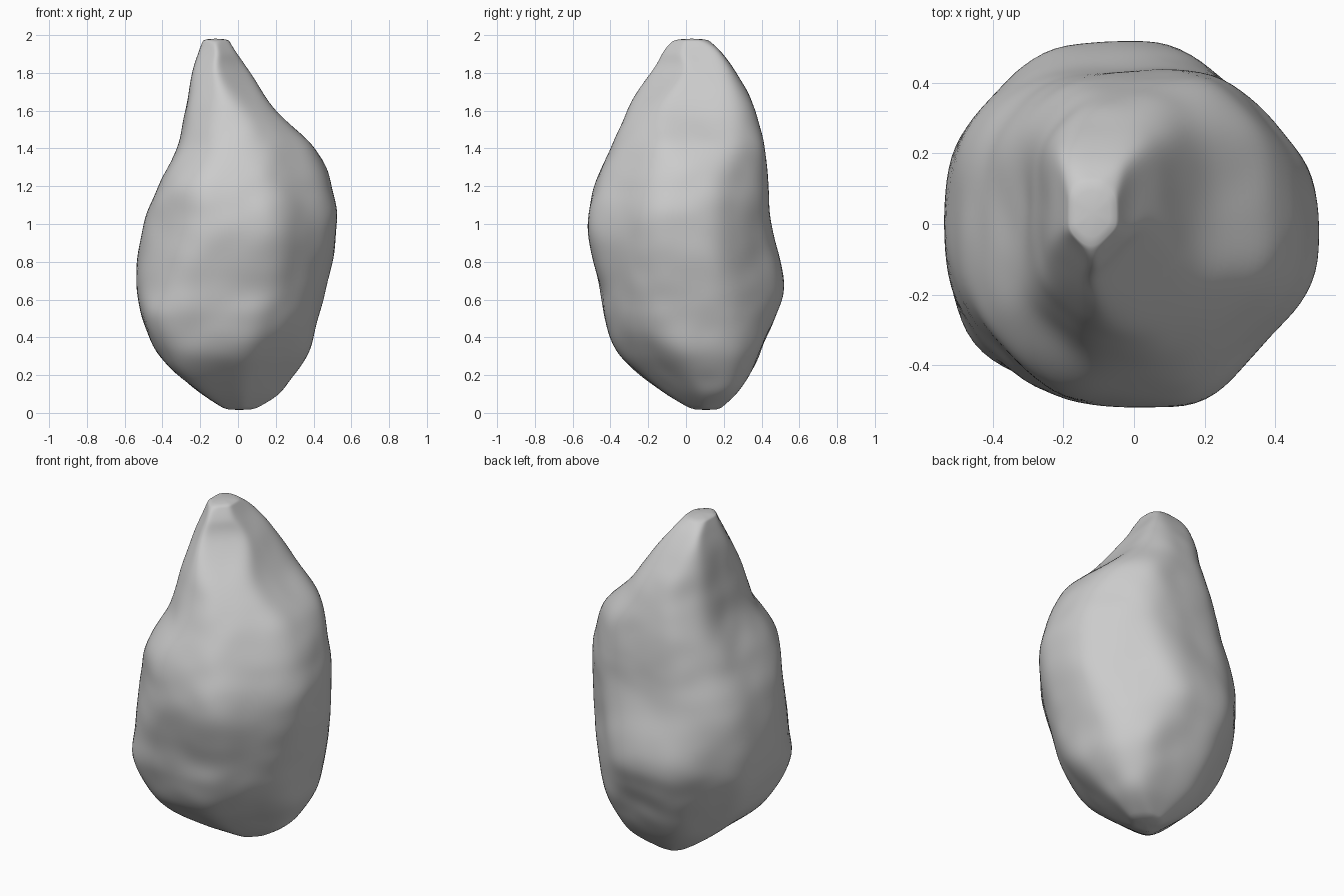
import bpy, bmesh, math
from mathutils import Vector, noise

if "Cube" in bpy.data.objects:
    bpy.data.objects.remove(bpy.data.objects["Cube"])

# Slices from bottom to top: height, then extent toward E NE N NW W SW S SE
SLICES = [
    (0.02, .09, .15, .18, .15, .07, .03, -.03, .00),
    (0.12, .24, .32, .28, .27, .22, .26, .14, .12),
    (0.30, .37, .43, .385, .40, .41, .465, .35, .29),
    (0.50, .42, .465, .47, .49, .51, .57, .43, .40),
    (0.70, .475, .48, .515, .54, .53, .54, .46, .46),
    (1.00, .53, .48, .45, .52, .505, .515, .52, .505),
    (1.20, .49, .48, .435, .475, .42, .495, .495, .465),
    (1.40, .40, .45, .415, .42, .33, .39, .41, .38),
    (1.60, .20, .33, .365, .36, .275, .31, .315, .24),
    (1.80, .07, .21, .265, .315, .24, .22, .215, .06),
    (1.91, -.01, .12, .19, .27, .21, .17, .15, .01),
    (1.975, -.05, .02, .12, .19, .185, .145, .06, -.03),
]
SEGMENTS, STEPS, SHARPNESS = 96, 10, 13
DIRS = [Vector((math.cos(k * math.pi / 4), math.sin(k * math.pi / 4))) for k in range(8)]


def spline(a, b, c, d, t):
    return 0.5 * (2*b + (c-a)*t + (2*a-5*b+4*c-d)*t*t + (3*b-a-3*c+d)*t**3)


def slice_at(i, t):
    pick = [SLICES[min(max(i + o, 0), len(SLICES) - 1)] for o in (-1, 0, 1, 2)]
    return [spline(*vals, t) for vals in zip(*pick)]


def ring_points(row):
    """Eight-sided faceted outline with softened corners."""
    z, ext = row[0], row[1:]
    centre = Vector(((ext[0] - ext[4]) / 2, (ext[2] - ext[6]) / 2))
    reach = [max(e - centre.dot(d), 0.02) for e, d in zip(ext, DIRS)]
    for s in range(SEGMENTS):
        a = 2 * math.pi * s / SEGMENTS
        u = Vector((math.cos(a), math.sin(a)))
        total = sum((max(u.dot(d), 0) / h) ** SHARPNESS for d, h in zip(DIRS, reach))
        r = total ** (-1 / SHARPNESS)
        p = centre + u * r
        # shallow weathering
        q = Vector((p.x, p.y, z))
        n = noise.noise(q * 3.2) * 0.018 + noise.noise(q * 8) * 0.005
        p += u * n * min(1, r / 0.3)
        yield (p.x, p.y, z)


# Rock body: stack of rings closed by a point at each end
bm = bmesh.new()
rows = [slice_at(i, k / STEPS) for i in range(len(SLICES) - 1) for k in range(STEPS)]
rows.append(list(SLICES[-1]))
rings = [[bm.verts.new(p) for p in ring_points(row)] for row in rows]
bottom = bm.verts.new((0.0, 0.11, 0.0))
top = bm.verts.new((-0.12, 0.03, 2.0))
for s in range(SEGMENTS):
    n = (s + 1) % SEGMENTS
    bm.faces.new((bottom, rings[0][n], rings[0][s]))
    bm.faces.new((top, rings[-1][s], rings[-1][n]))
    for lo, hi in zip(rings, rings[1:]):
        bm.faces.new((lo[s], lo[n], hi[n], hi[s]))
bmesh.ops.recalc_face_normals(bm, faces=bm.faces)

mesh = bpy.data.meshes.new("rock")
bm.to_mesh(mesh)
bm.free()
for f in mesh.polygons:
    f.use_smooth = True
rock = bpy.data.objects.new("rock", mesh)
bpy.context.collection.objects.link(rock)

# Soften the ledges between slices
smooth = rock.modifiers.new("soften", "SMOOTH")
smooth.factor = 0.5
smooth.iterations = 6
